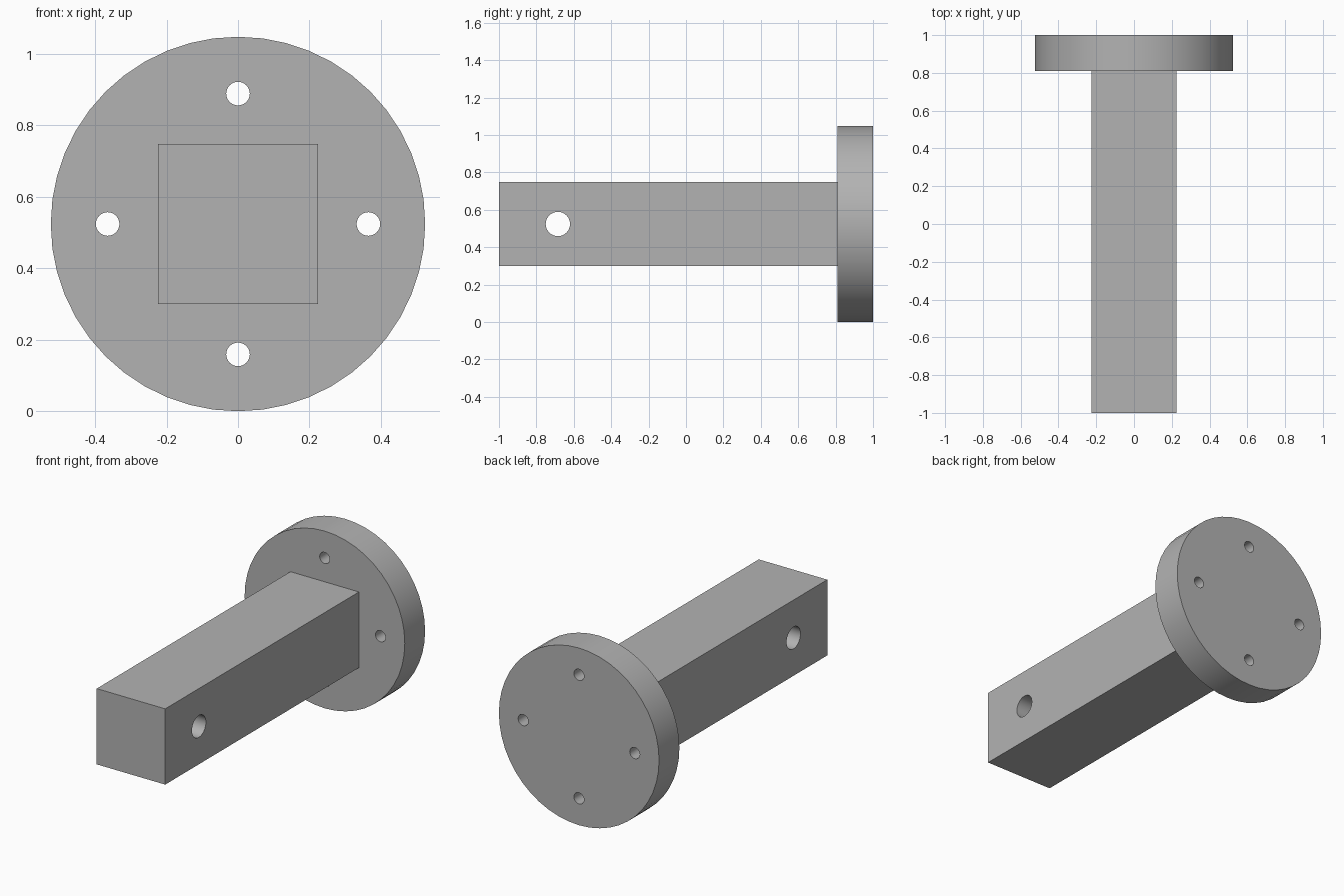
import bpy
import math
from mathutils import Vector

default = bpy.data.objects.get("Cube")
if default:
    bpy.data.objects.remove(default, do_unlink=True)

RADIUS = 0.524
CENTRE_Z = RADIUS
PLATE_FRONT, BACK, FRONT = 0.81, 1.0, -1.0
BAR_WIDTH = 0.448

grey = bpy.data.materials.new("plain grey")
grey.use_nodes = True
colour = (0.45, 0.45, 0.45, 1)
grey.diffuse_color = colour
grey.node_tree.nodes["Principled BSDF"].inputs["Base Color"].default_value = colour


def cylinder(name, radius, depth, location, axis, sides):
    rotation = Vector(axis).to_track_quat("Z", "Y").to_euler()
    bpy.ops.mesh.primitive_cylinder_add(vertices=sides, radius=radius, depth=depth,
                                        location=location, rotation=rotation)
    obj = bpy.context.object
    obj.name = name
    obj.data.materials.append(grey)
    return obj


def drill(target, cutter):
    cutter.hide_render = True
    cutter.hide_set(True)
    mod = target.modifiers.new(cutter.name, "BOOLEAN")
    mod.operation = "DIFFERENCE"
    mod.solver = "EXACT"
    mod.object = cutter


def finish(obj):
    # Apply the holes, then smooth the round walls
    bpy.ops.object.select_all(action="DESELECT")
    obj.select_set(True)
    bpy.context.view_layer.objects.active = obj
    cutters = [m.object for m in obj.modifiers]
    for mod in list(obj.modifiers):
        bpy.ops.object.modifier_apply(modifier=mod.name)
    for cutter in cutters:
        bpy.data.objects.remove(cutter, do_unlink=True)
    bpy.ops.object.shade_smooth_by_angle(angle=math.radians(30))


# Round mounting plate with four bolt holes
plate = cylinder("mounting_plate", RADIUS, BACK - PLATE_FRONT,
                 (0, (PLATE_FRONT + BACK) / 2, CENTRE_Z), (0, 1, 0), 48)
for i in range(4):
    a = i * math.pi / 2
    spot = (0.365 * math.cos(a), 0.9, CENTRE_Z + 0.365 * math.sin(a))
    drill(plate, cylinder(f"bolt_hole_{i + 1}", 0.033, 0.5, spot, (0, 1, 0), 32))
finish(plate)

# Square bar with a cross hole near its free end
bpy.ops.mesh.primitive_cube_add(size=1, location=(0, (FRONT + PLATE_FRONT) / 2, CENTRE_Z))
bar = bpy.context.object
bar.name = "square_bar"
bar.scale = (BAR_WIDTH, PLATE_FRONT - FRONT, BAR_WIDTH)
bpy.ops.object.transform_apply(location=False, rotation=False, scale=True)
bar.data.materials.append(grey)
drill(bar, cylinder("pin_hole", 0.065, 1.0, (0, -0.685, CENTRE_Z), (1, 0, 0), 32))
finish(bar)
